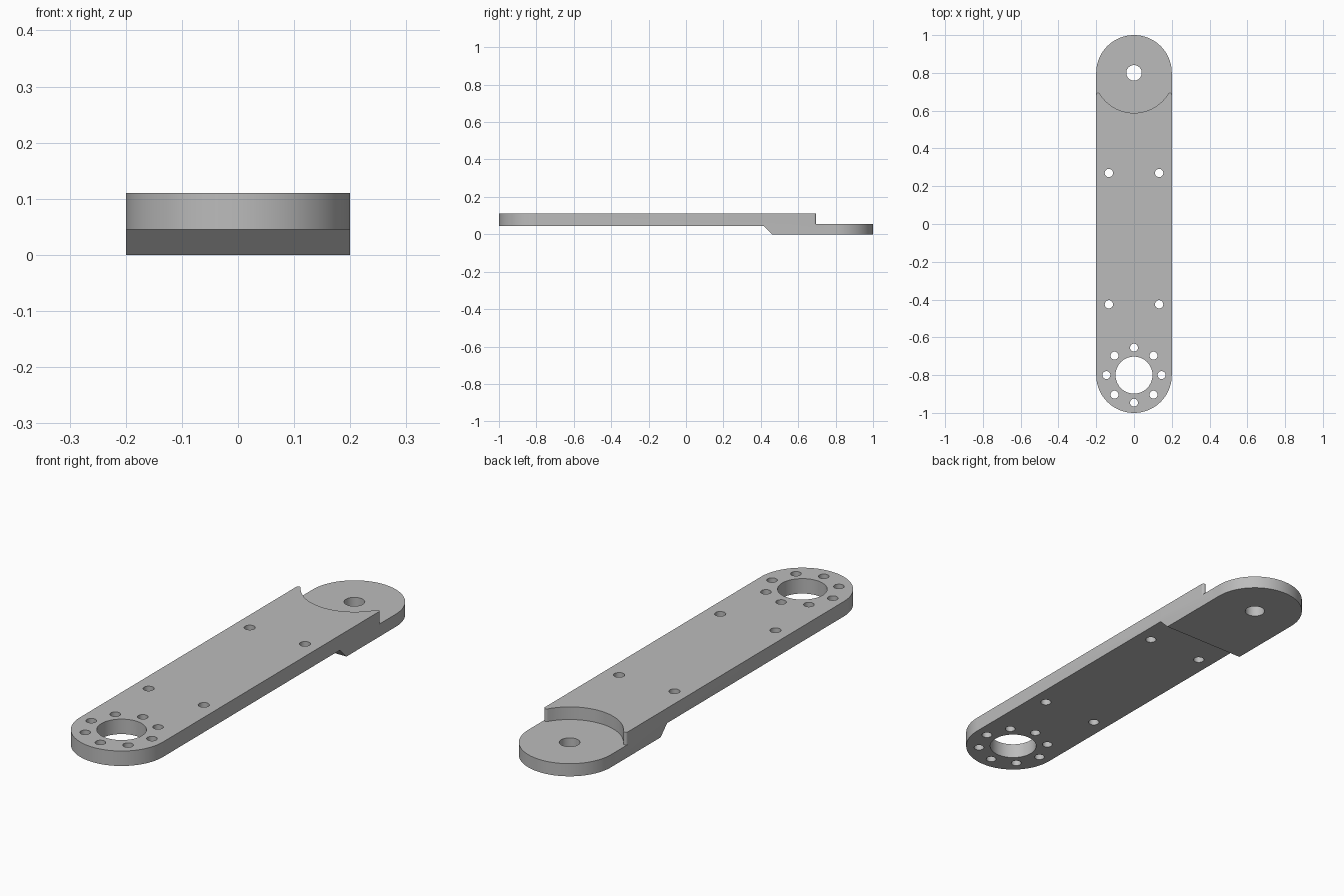
import bpy, bmesh
from math import cos, sin, pi, atan2, sqrt
from mathutils import Vector

cube = bpy.data.objects.get("Cube")
if cube:
    bpy.data.objects.remove(cube, do_unlink=True)

HALF_W, END_Y = 0.2, 0.8
TOP, STEP, UNDER = 0.11, 0.055, 0.045
RECESS_R, TIP_R = 0.212, 0.01

metal = bpy.data.materials.new("brushed_grey")
metal.use_nodes = True
grey = (0.5, 0.5, 0.5, 1)
metal.diffuse_color = grey
metal.node_tree.nodes["Principled BSDF"].inputs["Base Color"].default_value = grey


def arc(cx, cy, r, a0, a1, n):
    return [(cx + r * cos(a0 + (a1 - a0) * i / n),
             cy + r * sin(a0 + (a1 - a0) * i / n)) for i in range(n + 1)]


def add_prism(bm, points, offset):
    """Extrude a closed loop of 3D points by an offset."""
    face = bm.faces.new([bm.verts.new(p) for p in points])
    ret = bmesh.ops.extrude_face_region(bm, geom=[face])
    moved = [v for v in ret["geom"] if isinstance(v, bmesh.types.BMVert)]
    bmesh.ops.translate(bm, verts=moved, vec=Vector(offset))


def make_object(name, bm):
    bmesh.ops.recalc_face_normals(bm, faces=bm.faces[:])
    mesh = bpy.data.meshes.new(name)
    bm.to_mesh(mesh)
    bm.free()
    mesh.materials.append(metal)
    obj = bpy.data.objects.new(name, mesh)
    bpy.context.collection.objects.link(obj)
    return obj


def apply_boolean(target, cutter, operation):
    cutter.hide_render = True
    mod = target.modifiers.new(cutter.name, "BOOLEAN")
    mod.operation, mod.object, mod.solver = operation, cutter, "EXACT"
    bpy.ops.object.modifier_apply(modifier=mod.name)
    bpy.data.objects.remove(cutter, do_unlink=True)


# Arm plan: a long bar with two round ends
bm = bmesh.new()
plan = arc(0, END_Y, HALF_W, 0, pi, 64) + arc(0, -END_Y, HALF_W, pi, 2 * pi, 64)
add_prism(bm, [(x, y, 0) for x, y in plan], (0, 0, TOP))
arm = make_object("link_arm", bm)
bpy.context.view_layer.objects.active = arm
arm.select_set(True)

# Raised underside with a bevelled shoulder
bm = bmesh.new()
side = [(-1.2, -0.1), (0.46, -0.1), (0.46, 0), (0.415, UNDER), (-1.2, UNDER)]
add_prism(bm, [(-0.5, y, z) for y, z in side], (1, 0, 0))
apply_boolean(arm, make_object("underside_cutter", bm), "DIFFERENCE")

# Round pocket above the thin end, with rounded tips at both sides
tip_x = HALF_W - TIP_R
tip_y = END_Y - sqrt((RECESS_R + TIP_R) ** 2 - tip_x ** 2)
a = atan2(tip_y - END_Y, tip_x)
right = arc(0, END_Y, RECESS_R, -pi / 2, a, 24)
right += arc(tip_x, tip_y, TIP_R, a + pi, 0, 10)[1:]
right += [(0.3, tip_y), (0.3, 1.2)]
left = [(-x, y) for x, y in reversed(right[1:])]
bm = bmesh.new()
add_prism(bm, [(x, y, STEP) for x, y in left + right], (0, 0, 0.2))
apply_boolean(arm, make_object("pocket_cutter", bm), "DIFFERENCE")

# Through holes: pivot, hub, hub bolt circle and mounting holes
holes = [(0, END_Y, 0.041), (0, -END_Y, 0.098)]
holes += [(0.146 * cos(i * pi / 4), -END_Y + 0.146 * sin(i * pi / 4), 0.021)
          for i in range(8)]
holes += [(s * 0.133, y, 0.022) for s in (-1, 1) for y in (0.27, -0.425)]
bm = bmesh.new()
for x, y, r in holes:
    add_prism(bm, [(px, py, -0.1) for px, py in arc(x, y, r, 0, 2 * pi, 40)[:-1]],
              (0, 0, 0.4))
apply_boolean(arm, make_object("hole_cutter", bm), "DIFFERENCE")

bpy.ops.object.shade_smooth_by_angle(angle=pi / 6)
